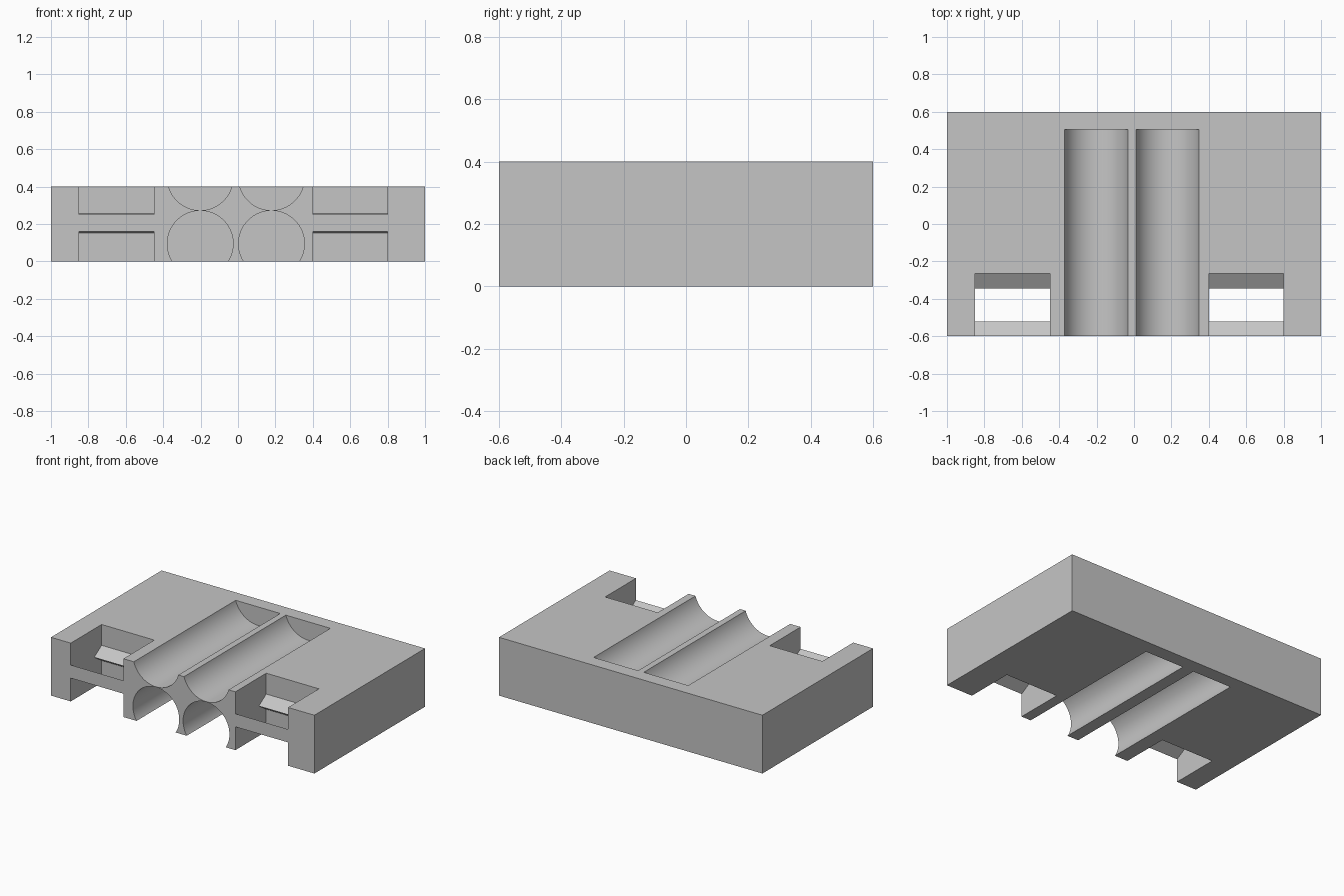
import bpy
import bmesh
import math

if "Cube" in bpy.data.objects:
    bpy.data.objects.remove(bpy.data.objects["Cube"], do_unlink=True)

grey = bpy.data.materials.new("light_grey")
grey.use_nodes = True
colour = (0.56, 0.56, 0.56, 1)
grey.diffuse_color = colour
grey.node_tree.nodes["Principled BSDF"].inputs["Base Color"].default_value = colour


def prism(name, outline, start, end, axis):
    """Extrude an outline along x (outline in y, z) or along y (outline in x, z)."""
    bm = bmesh.new()

    def place(a, b, d):
        return (d, a, b) if axis == "x" else (a, d, b)

    face = bm.faces.new([bm.verts.new(place(a, b, start)) for a, b in outline])
    ext = bmesh.ops.extrude_face_region(bm, geom=[face])
    verts = [v for v in ext["geom"] if isinstance(v, bmesh.types.BMVert)]
    bmesh.ops.translate(bm, verts=verts, vec=place(0, 0, end - start))
    bmesh.ops.recalc_face_normals(bm, faces=bm.faces)
    mesh = bpy.data.meshes.new(name)
    bm.to_mesh(mesh)
    bm.free()
    mesh.materials.append(grey)
    obj = bpy.data.objects.new(name, mesh)
    bpy.context.collection.objects.link(obj)
    return obj


def circle(cx, cz, r, n=96):
    steps = [math.tau * (i + 0.5) / n for i in range(n)]
    return [(cx + r * math.cos(t), cz + r * math.sin(t)) for t in steps]


# Solid block
block = prism("holder_block", [(-1, 0), (1, 0), (1, 0.4), (-1, 0.4)], -0.6, 0.6, "y")
cutters = []

# Round grooves, a pair above and a pair below
for cx in (-0.202, 0.179):
    for cz in (0.095, 0.449):
        cutters.append(prism("groove_cutter", circle(cx, cz, 0.176), -0.7, 0.505, "y"))

# Strap slots: waisted back wall, wedge-shaped bar left at the front
mid = 0.205
slot = [(-0.7, 0.5), (-0.265, 0.5), (-0.265, mid + 0.052), (-0.345, mid),
        (-0.265, mid - 0.052), (-0.265, -0.1), (-0.7, -0.1),
        (-0.7, mid - 0.045), (-0.6, mid - 0.045), (-0.522, mid),
        (-0.6, mid + 0.045), (-0.7, mid + 0.045)]
for left in (-0.85, 0.4):
    cutters.append(prism("slot_cutter", slot, left, left + 0.4, "x"))

for cutter in cutters:
    cutter.hide_render = True
    mod = block.modifiers.new("cut", "BOOLEAN")
    mod.operation = "DIFFERENCE"
    mod.solver = "EXACT"
    mod.object = cutter

# Bake the cuts and drop the cutters
bpy.context.view_layer.update()
result = block.evaluated_get(bpy.context.evaluated_depsgraph_get())
mesh = bpy.data.meshes.new_from_object(result)
block.modifiers.clear()
block.data = mesh
for cutter in cutters:
    bpy.data.objects.remove(cutter, do_unlink=True)

# Smooth groove walls, sharp edges elsewhere
bpy.ops.object.select_all(action="DESELECT")
block.select_set(True)
bpy.context.view_layer.objects.active = block
bpy.ops.object.shade_smooth_by_angle(angle=math.radians(20))
